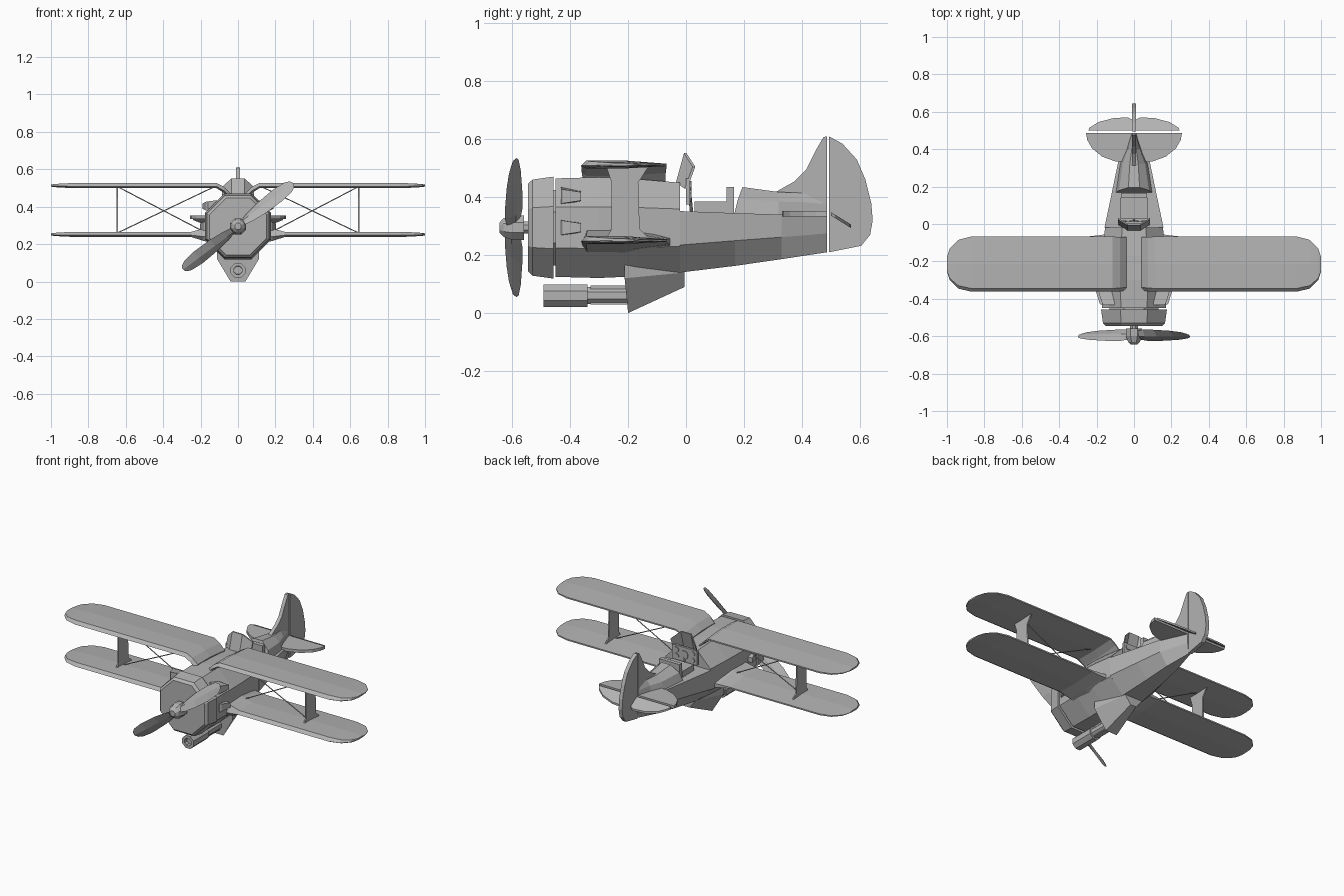
import bpy, bmesh, math
from mathutils import Matrix, Vector

if "Cube" in bpy.data.objects:
    bpy.data.objects.remove(bpy.data.objects["Cube"])

grey = bpy.data.materials.new("plain grey")
grey.diffuse_color = (0.45, 0.45, 0.45, 1)
grey.use_nodes = True
grey.node_tree.nodes["Principled BSDF"].inputs["Base Color"].default_value = grey.diffuse_color


def finish(name, bm, mirror=False):
    bmesh.ops.recalc_face_normals(bm, faces=bm.faces)
    me = bpy.data.meshes.new(name)
    bm.to_mesh(me)
    bm.free()
    me.materials.append(grey)
    ob = bpy.data.objects.new(name, me)
    bpy.context.collection.objects.link(ob)
    if mirror:
        ob.modifiers.new("mirror", "MIRROR").use_mirror_merge = False
    return ob


def loft(name, rings, mirror=False, mat=None):
    """Skin a list of equal-length rings and cap both ends."""
    bm = bmesh.new()
    vs = [[bm.verts.new(p) for p in r] for r in rings]
    n = len(vs[0])
    for a, b in zip(vs, vs[1:]):
        for i in range(n):
            j = (i + 1) % n
            bm.faces.new((a[i], a[j], b[j], b[i]))
    bm.faces.new(vs[0])
    bm.faces.new(vs[-1])
    if mat:
        bm.transform(mat)
    return finish(name, bm, mirror)


def box(name, x0, x1, y0, y1, z0, z1, mirror=False):
    return loft(name, [[(x0, y, z0), (x1, y, z0), (x1, y, z1), (x0, y, z1)]
                       for y in (y0, y1)], mirror)


def turned(name, x, z, prof, n=8, mirror=False, stretch=1.0):
    """Rings of (y, radius) around an axis along y, flats at top and sides."""
    return loft(name, [[(x + r * math.cos((k + .5) * math.tau / n), y,
                         z + stretch * r * math.sin((k + .5) * math.tau / n))
                        for k in range(n)] for y, r in prof], mirror)


def plate(name, yz, thick):
    """Side profile given thickness across x."""
    return loft(name, [[(x, y, z) for y, z in yz] for x in (-thick, thick)])


def rod(name, a, b, r, n=5):
    a, b = Vector(a), Vector(b)
    q = (b - a).to_track_quat('Z', 'Y')
    ring = [q @ Vector((r * math.cos(k * math.tau / n), r * math.sin(k * math.tau / n), 0))
            for k in range(n)]
    return loft(name, [[p + e for p in ring] for e in (a, b)], True)


# engine cowl and forward fuselage (octagons)
K = 1 / math.cos(math.pi / 8)
turned("engine_cowl", 0, .295, [(-.545, .152 * K), (-.53, .166 * K), (-.458, .176 * K)])
turned("engine_core", 0, .295, [(-.47, .13 * K), (-.44, .13 * K)])
turned("front_fuselage", 0, .295, [(-.45, .170 * K), (-.30, .174 * K), (-.17, .168 * K), (-.02, .155 * K)])

# rear fuselage, open at the top for the cockpit
loft("rear_fuselage", [[(-w, y, zt), (-w, y, zm), (-.42 * w, y, zb),
                        (.42 * w, y, zb), (w, y, zm), (w, y, zt)]
                       for y, w, zt, zm, zb in [(-.02, .158, .352, .235, .14),
                                                (.17, .118, .345, .25, .163),
                                                (.33, .085, .34, .262, .186),
                                                (.487, .014, .335, .275, .21)]])
# fairing behind the cockpit
loft("headrest_fairing", [[(-w, yb, .335), (-.8 * w, (yb + yt) / 2, .335 + .6 * h), (-.3 * w, yt, .335 + h),
                           (.3 * w, yt, .335 + h), (.8 * w, (yb + yt) / 2, .335 + .6 * h), (w, yb, .335)]
                          for yb, yt, w, h in [(.165, .195, .10, .10), (.32, .32, .075, .083),
                                               (.40, .40, .04, .08), (.485, .485, .012, .07)]])
# cockpit
box("seat", -.075, .075, .03, .14, .34, .385)
box("seat_back", -.07, .07, .14, .165, .34, .435)
box("instrument_panel", -.085, .085, 0, .014, .375, .465)
for x, z, r in [(0, .42, .026), (.055, .44, .016), (.055, .40, .016)]:
    turned("gauge", x, z, [(.014, r), (.019, r)], 10, mirror=x > 0)
rod("control_stick", (0, .02, .34), (0, .012, .42), .006)
# windshield with three panes
loft("windshield", [[(x, y, zb), (x, y + .009, zb), (x, y + .037, zt), (x, y + .028, zt)]
                    for x, y, zb, zt in [(-.085, -.005, .43, .505), (-.035, -.035, .45, .552),
                                         (.035, -.035, .45, .552), (.085, -.005, .43, .505)]])


# wings: rings of (x, front y, back y, centre z, thickness)
def wing(name, stations):
    rings = []
    for x, y0, y1, z, t in stations:
        c = y1 - y0
        rings.append([(x, y0, z - t * .15), (x, y0 + .06 * c, z + t / 2), (x, y0 + .5 * c, z + t / 2),
                      (x, y1, z + .1 * t), (x, y1, z - .2 * t), (x, y0 + .5 * c, z - t / 2),
                      (x, y0 + .06 * c, z - t / 2)])
    return loft(name, rings, True)


def tip(z):
    return [(.87, -.362, -.067, z, .028), (.94, -.345, -.085, z, .022),
            (.985, -.30, -.13, z, .016), (1.0, -.255, -.175, z, .01)]


wing("upper_wing", [(.04, -.355, -.07, .455, .035), (.075, -.36, -.07, .49, .032),
                    (.115, -.362, -.067, .513, .028)] + tip(.513))
wing("lower_wing", [(.12, -.36, -.05, .25, .10), (.185, -.36, -.06, .25, .065),
                    (.25, -.362, -.067, .252, .028)] + tip(.252))

# wing struts with flared ends, and crossed wires
loft("wing_strut", [[(x - .004, y0, z), (x + .004, y0, z), (x + .004, y1, z), (x - .004, y1, z)]
                    for x, y0, y1, z in [(.645, -.275, -.13, .26), (.645, -.257, -.16, .29),
                                         (.645, -.257, -.165, .45), (.645, -.275, -.13, .505)]], True)
rod("wire_up", (.17, -.21, .26), (.64, -.21, .505), .003)
rod("wire_down", (.13, -.215, .505), (.64, -.215, .262), .003)

# side air scoops
for z in (.295, .403):
    x = .168 if z < .35 else .155
    loft("side_scoop", [[(x - .05, y, z - h), (x + w, y, z - .8 * h), (x + w, y, z + .8 * h), (x - .05, y, z + h)]
                        for y, w, h in [(-.432, .006, .032), (-.425, .015, .03), (-.362, .035, .018)]], True)

# belly fin and gun pod
loft("belly_fairing", [[(-wt, y, .17), (-wt, y, zt), (-wb, y + s, zb), (wb, y + s, zb), (wt, y, zt), (wt, y, .17)]
                       for y, s, wt, wb, zt, zb in [(-.212, .012, .112, .04, .12, .0), (-.005, 0, .06, .02, .14, .09)]])
turned("pod_body", 0, .06, [(-.345, .032), (-.19, .032)])
turned("pod_muzzle", 0, .06, [(-.47, .022), (-.47, .022), (-.493, .024), (-.493, .042), (-.34, .042), (-.34, .03)])
box("pod_rail", -.018, .018, -.33, -.2, .03, .095)

# tail fin and rudder
plate("tail_fin", [(.31, .34), (.31, .418), (.375, .455), (.415, .495), (.45, .565), (.475, .608),
                   (.487, .61), (.487, .33)], .011)
loft("rudder", [[(s * .012 * k, y, z) for y, z in
                 [(.494, .21), (.494, .61), (.54, .585), (.59, .53), (.62, .46), (.64, .38),
                  (.645, .32), (.636, .27), (.605, .232)]]
                for s, k in ((-1, 1), (1, 1))])


# tailplane and elevators: plan outline with thickness
def flat(name, xy, zfun, t):
    return loft(name, [[(x, y, zfun(y) + d) for x, y in xy] for d in (-t, t)], True)


flat("tailplane", [(.0, .33), (.10, .335), (.17, .36), (.225, .405), (.25, .45), (.257, .487), (.0, .487)],
     lambda y: .343, .009)
flat("elevator", [(.012, .5), (.245, .5), (.238, .515), (.19, .545), (.11, .566), (.035, .57), (.012, .56)],
     lambda y: .343 - (y - .5) * .62, .006)

# propeller
turned("spinner", 0, .295, [(-.645, .018), (-.63, .035), (-.60, .046), (-.56, .046)])
turned("propeller_shaft", 0, .295, [(-.57, .022), (-.53, .022)])
for k in (0, 1):
    rings = []
    for r, c, t, pitch in [(.02, .025, .012, 60), (.08, .04, .012, 50), (.16, .046, .010, 40),
                           (.27, .046, .008, 32), (.34, .036, .006, 28), (.365, .022, .004, 26), (.373, .008, .003, 26)]:
        a = math.radians(pitch)
        rings.append([(r, u * math.sin(a) + v * math.cos(a), u * math.cos(a) - v * math.sin(a))
                      for u, v in ((-c, 0), (0, -t), (c, 0), (0, t))])
    turn = Matrix.Rotation(-math.radians(38) + k * math.pi, 4, 'Y')
    loft("propeller_blade", rings, mat=Matrix.Translation((0, -.595, .295)) @ turn)
